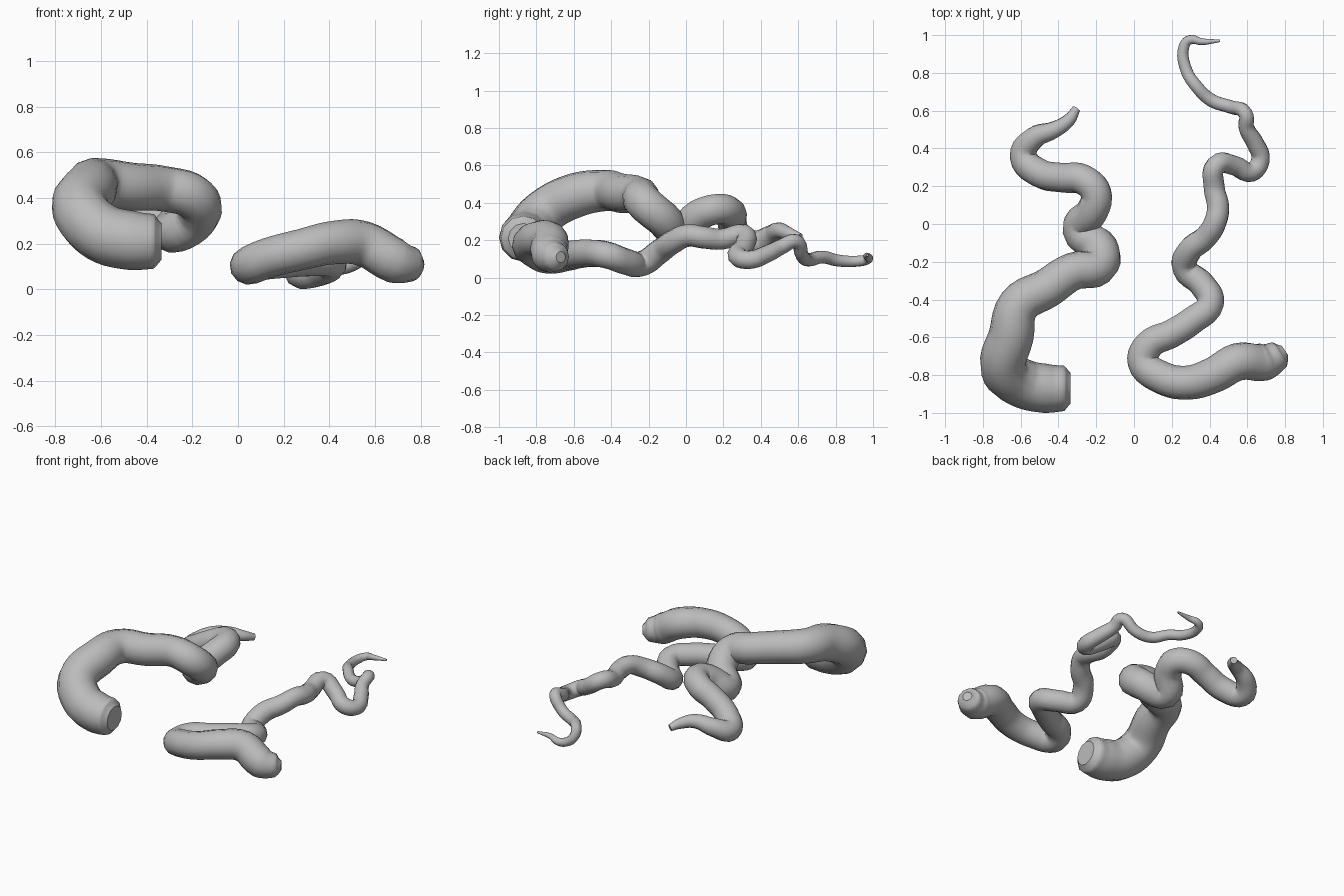
import bpy

# One plain grey for both tentacles
grey = bpy.data.materials.new("plain_grey")
grey.diffuse_color = (0.5, 0.5, 0.5, 1)


def tentacle(name, path):
    """Tapering round tube through (x, y, z, radius) points."""
    cu = bpy.data.curves.new(name + "_path", 'CURVE')
    cu.dimensions = '3D'
    cu.bevel_depth = 1.0
    cu.bevel_resolution = 4
    cu.resolution_u = 5
    cu.use_fill_caps = True
    sp = cu.splines.new('BEZIER')
    sp.bezier_points.add(len(path) - 1)
    for p, (x, y, z, r) in zip(sp.bezier_points, path):
        p.co = (x, y, z)
        p.radius = r
        p.handle_left_type = p.handle_right_type = 'AUTO'
    helper = bpy.data.objects.new(name + "_helper", cu)
    bpy.context.collection.objects.link(helper)
    bpy.context.view_layer.update()
    deps = bpy.context.evaluated_depsgraph_get()
    me = bpy.data.meshes.new_from_object(helper.evaluated_get(deps))
    bpy.data.objects.remove(helper)
    me.materials.clear()
    me.materials.append(grey)
    ob = bpy.data.objects.new(name, me)
    bpy.context.collection.objects.link(ob)
    bpy.ops.object.select_all(action='DESELECT')
    ob.select_set(True)
    bpy.context.view_layer.objects.active = ob
    bpy.ops.object.shade_smooth_by_angle(angle=0.9)
    return ob


# Thick tentacle on the left: arches up, dips under itself, curls to a tip
tentacle("left_tentacle", [
    (-0.335, -0.87, 0.21, 0.08), (-0.37, -0.87, 0.21, 0.12),
    (-0.47, -0.87, 0.215, 0.13), (-0.60, -0.84, 0.25, 0.13),
    (-0.69, -0.76, 0.35, 0.125), (-0.65, -0.59, 0.44, 0.12),
    (-0.61, -0.43, 0.465, 0.11), (-0.46, -0.34, 0.45, 0.105),
    (-0.32, -0.25, 0.44, 0.10), (-0.19, -0.225, 0.40, 0.10),
    (-0.18, -0.13, 0.32, 0.098), (-0.29, -0.03, 0.25, 0.09),
    (-0.22, 0.07, 0.335, 0.085), (-0.20, 0.16, 0.365, 0.083),
    (-0.27, 0.235, 0.35, 0.082), (-0.38, 0.245, 0.30, 0.078),
    (-0.50, 0.27, 0.23, 0.078), (-0.585, 0.36, 0.18, 0.073),
    (-0.53, 0.455, 0.22, 0.06), (-0.42, 0.50, 0.25, 0.045),
    (-0.345, 0.55, 0.235, 0.035), (-0.305, 0.61, 0.215, 0.022),
])

# Thinner, longer tentacle on the right: hooks round, then winds to the back
tentacle("right_tentacle", [
    (0.80, -0.67, 0.11, 0.03), (0.77, -0.69, 0.11, 0.075),
    (0.69, -0.73, 0.125, 0.10), (0.55, -0.73, 0.20, 0.10),
    (0.42, -0.80, 0.205, 0.095), (0.28, -0.84, 0.175, 0.09),
    (0.14, -0.81, 0.14, 0.088), (0.05, -0.73, 0.105, 0.085),
    (0.08, -0.64, 0.115, 0.08), (0.20, -0.58, 0.125, 0.077),
    (0.31, -0.51, 0.13, 0.075), (0.405, -0.42, 0.12, 0.072),
    (0.36, -0.32, 0.085, 0.07), (0.27, -0.235, 0.075, 0.068),
    (0.295, -0.14, 0.14, 0.066), (0.38, -0.07, 0.19, 0.063),
    (0.43, 0.01, 0.225, 0.06), (0.445, 0.09, 0.215, 0.06),
    (0.425, 0.19, 0.205, 0.057), (0.435, 0.31, 0.23, 0.055),
    (0.53, 0.31, 0.165, 0.053), (0.62, 0.275, 0.115, 0.052),
    (0.67, 0.34, 0.095, 0.05), (0.64, 0.43, 0.125, 0.047),
    (0.595, 0.51, 0.165, 0.042), (0.59, 0.585, 0.195, 0.038),
    (0.51, 0.62, 0.12, 0.036), (0.41, 0.655, 0.095, 0.036),
    (0.33, 0.73, 0.11, 0.034), (0.275, 0.82, 0.09, 0.032),
    (0.265, 0.94, 0.09, 0.029), (0.295, 0.975, 0.10, 0.025),
    (0.36, 0.965, 0.115, 0.018), (0.455, 0.97, 0.12, 0.007),
])
